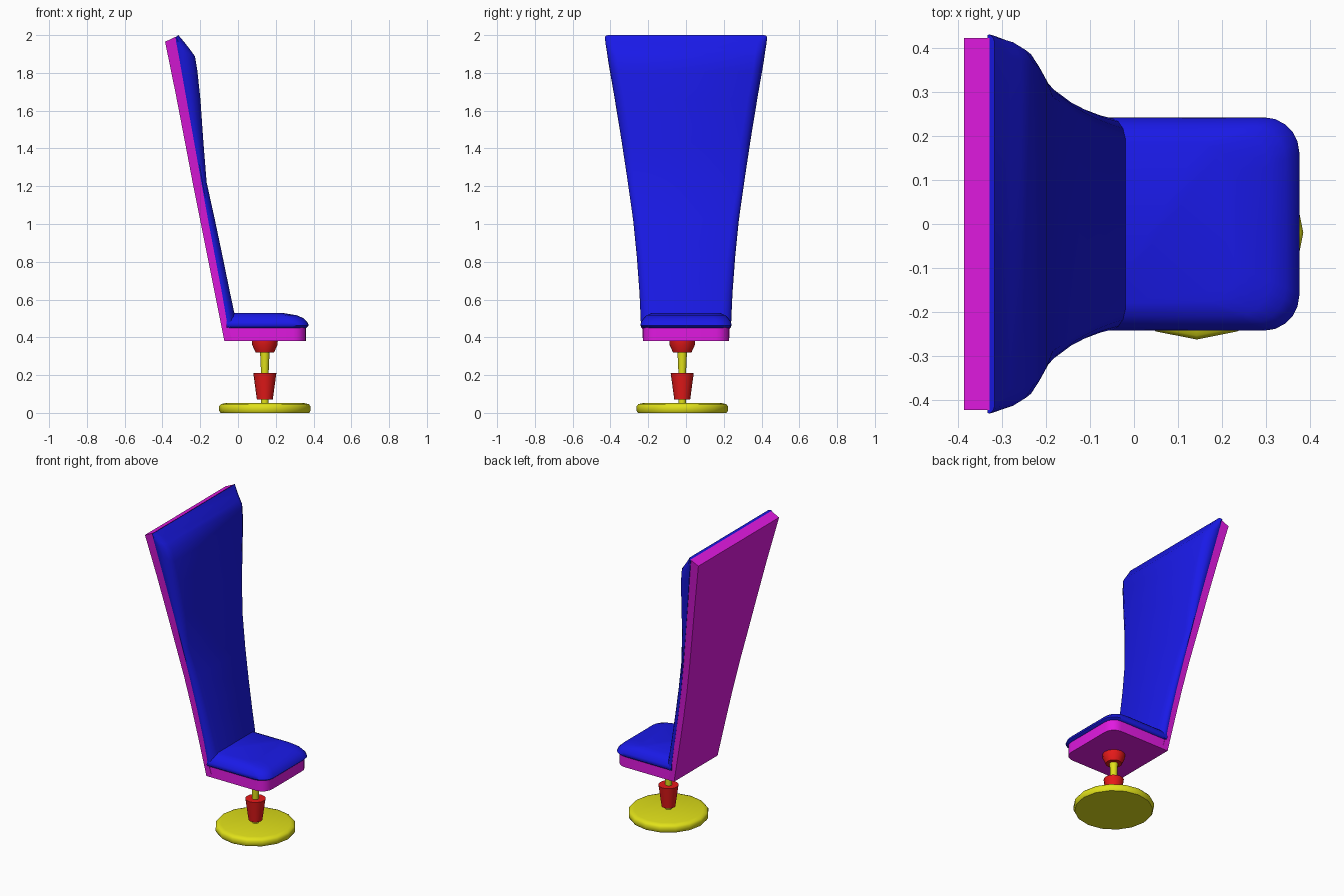
import bpy, bmesh
from math import sin, cos, pi, radians

if "Cube" in bpy.data.objects:
    bpy.data.objects.remove(bpy.data.objects["Cube"])

def mat(name, color):
    m = bpy.data.materials.new(name)
    m.diffuse_color = color
    m.use_nodes = True
    m.node_tree.nodes["Principled BSDF"].inputs["Base Color"].default_value = m.diffuse_color
    return m

BLUE = mat("blue", (0.01, 0.01, 0.8, 1))
MAGENTA = mat("magenta", (0.75, 0.01, 0.75, 1))
RED = mat("red", (0.8, 0.01, 0.01, 1))
YELLOW = mat("yellow", (0.75, 0.75, 0.01, 1))

def loft(name, rings, material, angle=40):
    """Skin a list of equal-length point rings and cap both ends."""
    bm = bmesh.new()
    vs = [[bm.verts.new(p) for p in r] for r in rings]
    n = len(rings[0])
    for a, b in zip(vs, vs[1:]):
        for i in range(n):
            j = (i + 1) % n
            bm.faces.new((a[i], a[j], b[j], b[i]))
    bm.faces.new(vs[0][::-1])
    bm.faces.new(vs[-1])
    bmesh.ops.recalc_face_normals(bm, faces=bm.faces)
    me = bpy.data.meshes.new(name)
    bm.to_mesh(me)
    bm.free()
    ob = bpy.data.objects.new(name, me)
    bpy.context.collection.objects.link(ob)
    me.materials.append(material)
    bpy.ops.object.select_all(action='DESELECT')
    ob.select_set(True)
    bpy.context.view_layer.objects.active = ob
    bpy.ops.object.shade_smooth_by_angle(angle=radians(angle))
    return ob

def lathe(name, profile, material, n=16):
    """Turn an (r, z) profile around the stand axis."""
    rings = [[(0.142 + r * cos(2 * pi * i / n), -0.02 + r * sin(2 * pi * i / n), z)
              for i in range(n)] for r, z in profile]
    return loft(name, rings, material)

def seat_ring(x0, x1, hy, r, z, n=5):
    """Seat outline: square at the back, rounded at the front."""
    half = [(x1 - r + r * cos(a), hy - r + r * sin(a), z)
            for a in [pi / 2 * i / n for i in range(n + 1)]] + [(x0, hy, z)]
    return half + [(x, -y, z) for x, y, z in reversed(half)]

# stand
lathe("base_disc", [(0.235, 0), (0.242, 0.012), (0.242, 0.035), (0.233, 0.046),
                    (0.21, 0.052)], YELLOW)
lathe("stem", [(0.02, 0.045), (0.02, 0.21), (0.026, 0.34)], YELLOW)
lathe("lower_collar", [(0.042, 0.07), (0.061, 0.21)], RED)
lathe("upper_collar", [(0.049, 0.32), (0.067, 0.36), (0.069, 0.385)], RED)

# seat
loft("seat_shell", [seat_ring(-0.07, 0.36, 0.228, 0.07, z) for z in (0.38, 0.455)], MAGENTA)
loft("seat_cushion", [seat_ring(-0.06, x1, hy, 0.08, z) for x1, hy, z in (
    (0.362, 0.23, 0.45), (0.375, 0.242, 0.462), (0.368, 0.238, 0.48),
    (0.345, 0.225, 0.502), (0.31, 0.208, 0.517), (0.23, 0.18, 0.53))], BLUE, 60)

# backrest shell: (back x, back z, front x, front z, half width)
shell = [(-0.072, 0.38, -0.03, 0.382, 0.228), (-0.086, 0.45, -0.05, 0.455, 0.232),
         (-0.122, 0.63, -0.082, 0.64, 0.243), (-0.16, 0.82, -0.118, 0.83, 0.257),
         (-0.2, 1.02, -0.156, 1.03, 0.277), (-0.24, 1.22, -0.194, 1.24, 0.305),
         (-0.282, 1.44, -0.235, 1.46, 0.338), (-0.33, 1.69, -0.28, 1.71, 0.377),
         (-0.386, 1.965, -0.328, 1.992, 0.422)]
loft("back_shell", [[(xb, w, zb), (xf, w, zf), (xf, -w, zf), (xb, -w, zb)]
                    for xb, zb, xf, zf, w in shell], MAGENTA)

# backrest pad: same layout, with softened side edges
pad = [(-0.053, 0.45, -0.005, 0.46, 0.238), (-0.084, 0.63, -0.043, 0.64, 0.246),
       (-0.12, 0.82, -0.082, 0.83, 0.26), (-0.158, 1.02, -0.124, 1.03, 0.28),
       (-0.196, 1.23, -0.166, 1.22, 0.309), (-0.235, 1.45, -0.183, 1.43, 0.342),
       (-0.278, 1.69, -0.199, 1.66, 0.381), (-0.308, 1.86, -0.215, 1.81, 0.41),
       (-0.32, 1.925, -0.228, 1.888, 0.42), (-0.326, 1.955, -0.255, 1.925, 0.425),
       (-0.329, 1.977, -0.282, 1.96, 0.428), (-0.332, 1.988, -0.316, 2.0, 0.43)]
edge = [(0, 0.004), (0.2, 0), (0.5, 0.008), (0.8, 0.025), (1, 0.055)]
rings = []
for xb, zb, xf, zf, w in pad:
    s = min(1, (xf - xb) / 0.05)
    half = [(xb + (xf - xb) * t, w - d * s, zb + (zf - zb) * t) for t, d in edge]
    rings.append(half + [(x, -y, z) for x, y, z in reversed(half)])
loft("back_pad", rings, BLUE, 50)
